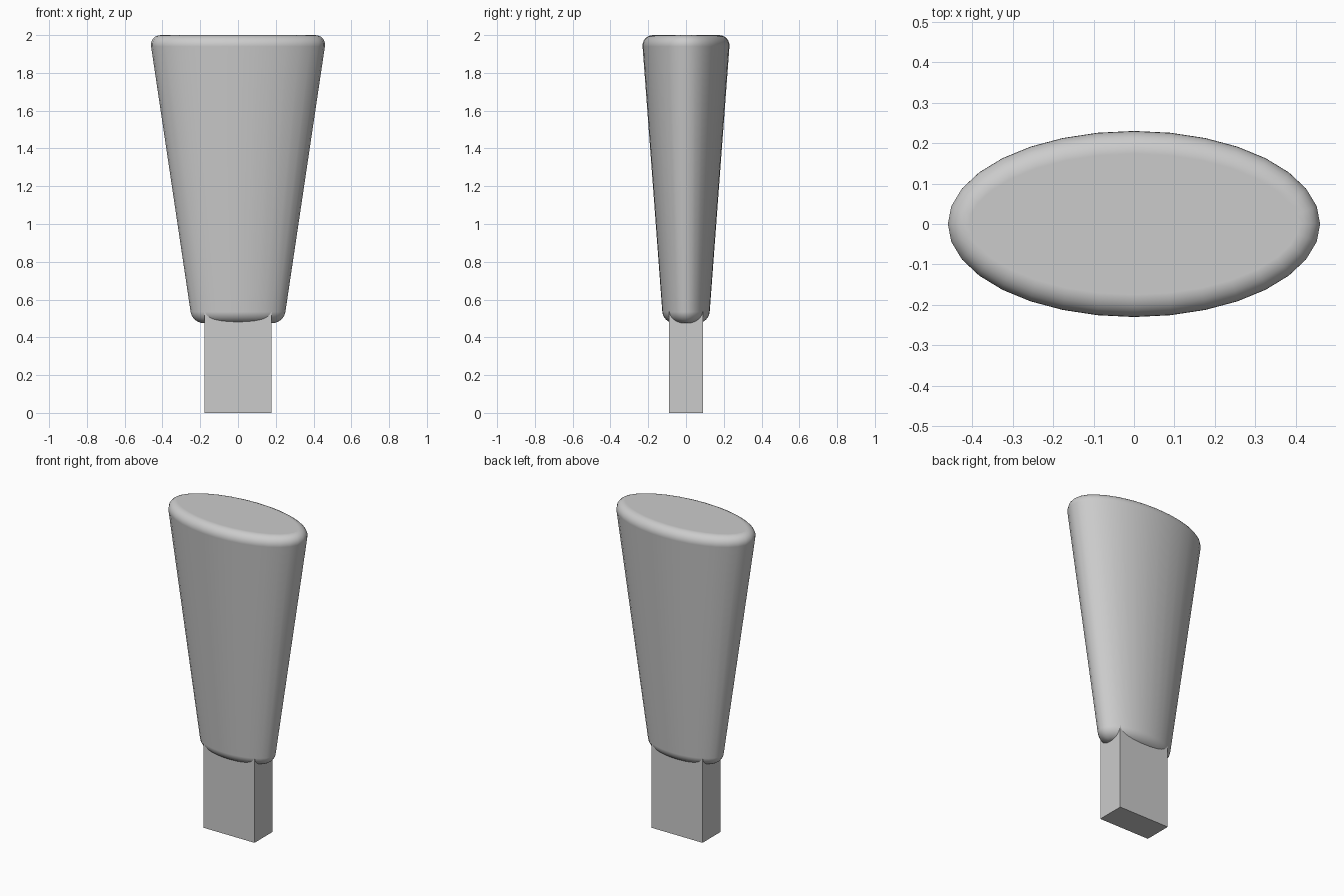
import bpy
import bmesh
from mathutils import Matrix

cube = bpy.data.objects.get("Cube")
if cube:
    bpy.data.objects.remove(cube, do_unlink=True)

grey = bpy.data.materials.new("plain_grey")
grey.use_nodes = True
colour = (0.6, 0.6, 0.6, 1)
grey.diffuse_color = colour
grey.node_tree.nodes["Principled BSDF"].inputs["Base Color"].default_value = colour


def add_part(name, bm):
    mesh = bpy.data.meshes.new(name)
    bm.to_mesh(mesh)
    bm.free()
    mesh.materials.append(grey)
    obj = bpy.data.objects.new(name, mesh)
    bpy.context.collection.objects.link(obj)
    return obj


# Flared oval handle with rounded rims
bottom, top = 0.475, 2.0
bm = bmesh.new()
bmesh.ops.create_cone(bm, cap_ends=True, segments=32, radius1=0.242, radius2=0.469,
                      depth=top - bottom,
                      matrix=Matrix.Translation((0, 0, (top + bottom) / 2)))
bmesh.ops.scale(bm, vec=(1, 0.5, 1), verts=bm.verts)
rims = [e for e in bm.edges if abs(e.verts[0].co.z - e.verts[1].co.z) < 0.01]
bmesh.ops.bevel(bm, geom=rims, offset=0.06, segments=6, profile=0.5, affect='EDGES')
for face in bm.faces:
    face.smooth = True
handle = add_part("handle", bm)
normals = handle.modifiers.new("flat_caps", 'WEIGHTED_NORMAL')
normals.keep_sharp = True

# Rectangular tang below the handle
bm = bmesh.new()
bmesh.ops.create_cube(bm, size=1)
bmesh.ops.scale(bm, vec=(0.356, 0.178, 0.6), verts=bm.verts)
bmesh.ops.translate(bm, vec=(0, 0, 0.3), verts=bm.verts)
add_part("tang", bm)
